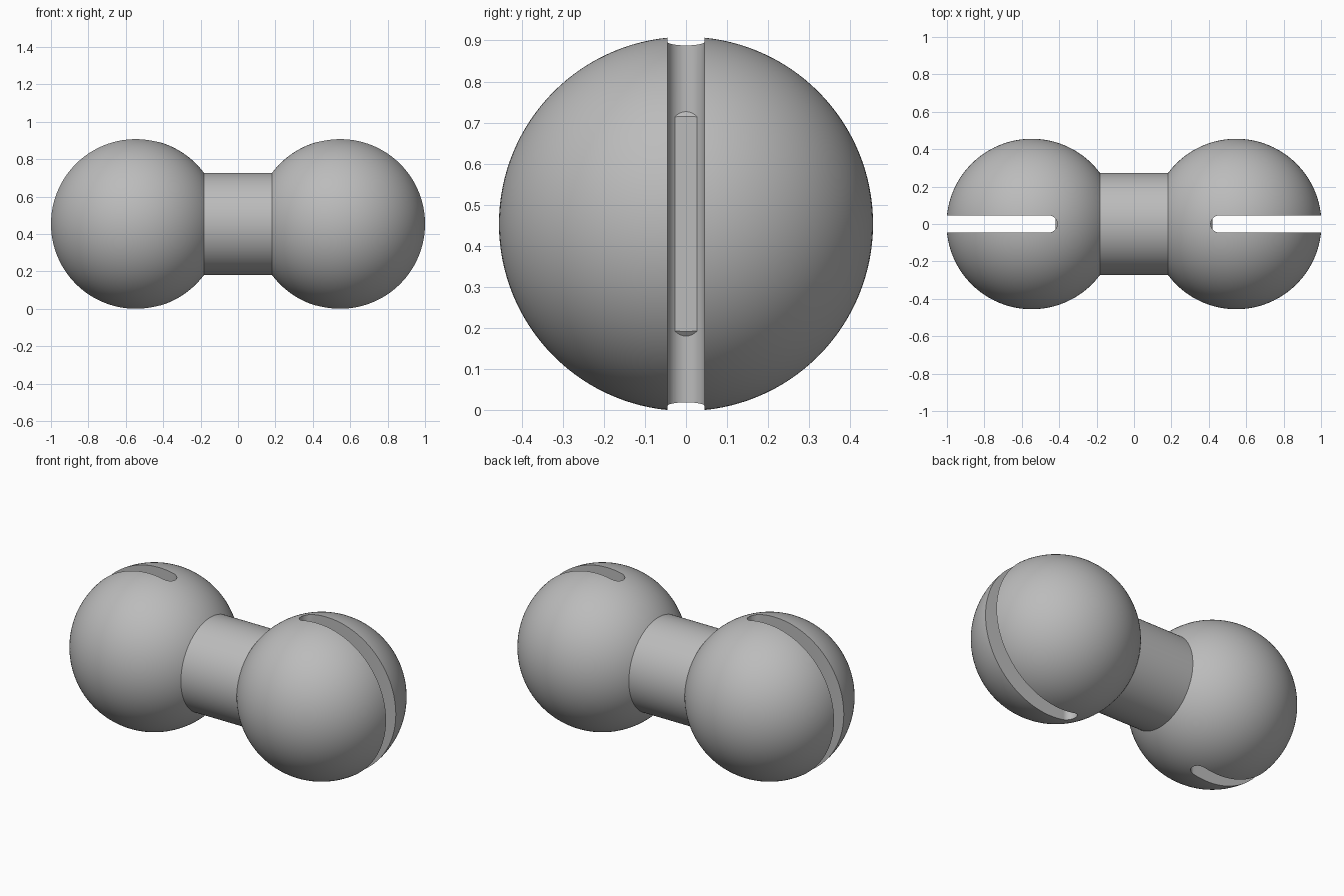
import bpy, bmesh, math

if "Cube" in bpy.data.objects:
    bpy.data.objects.remove(bpy.data.objects["Cube"], do_unlink=True)

R = 0.4556              # ball radius; all other sizes follow from it
MID = 0.995 * R         # axis height
SLOT = 0.1 * R          # half width of the slot

grey = bpy.data.materials.new("plain grey")
grey.use_nodes = True
colour = (0.5, 0.5, 0.5, 1)
grey.diffuse_color = colour
grey.node_tree.nodes["Principled BSDF"].inputs["Base Color"].default_value = colour


def make_object(name, bm):
    bmesh.ops.recalc_face_normals(bm, faces=bm.faces)
    mesh = bpy.data.meshes.new(name)
    bm.to_mesh(mesh)
    bm.free()
    mesh.materials.append(grey)
    obj = bpy.data.objects.new(name, mesh)
    bpy.context.collection.objects.link(obj)
    return obj


def smooth(obj):
    bpy.ops.object.select_all(action="DESELECT")
    obj.select_set(True)
    bpy.context.view_layer.objects.active = obj
    bpy.ops.object.shade_smooth_by_angle(angle=math.radians(30))


def slot_cutter(side):
    """Upright slab with a round inner end, open past the ball's outside."""
    bm = bmesh.new()
    steps = 32
    outline = [(2.5 * R, -SLOT), (2.5 * R, SLOT)]
    for i in range(steps + 1):
        a = math.pi / 2 + math.pi * i / steps
        outline.append((R + SLOT * math.cos(a), SLOT * math.sin(a)))
    face = bm.faces.new([bm.verts.new((side * x, y, -R)) for x, y in outline])
    up = bmesh.ops.extrude_face_region(bm, geom=[face])["geom"]
    verts = [v for v in up if isinstance(v, bmesh.types.BMVert)]
    bmesh.ops.translate(bm, verts=verts, vec=(0, 0, 4 * R))
    return make_object("slot_cutter", bm)


# Slotted balls
for name, side in (("left_ball", 1), ("right_ball", -1)):
    bm = bmesh.new()
    bmesh.ops.create_uvsphere(bm, u_segments=128, v_segments=64, radius=R)
    bmesh.ops.translate(bm, verts=bm.verts, vec=(side * 1.2 * R, 0, MID))
    ball = make_object(name, bm)
    cutter = slot_cutter(side)
    cut = ball.modifiers.new("slot", "BOOLEAN")
    cut.operation = "DIFFERENCE"
    cut.solver = "EXACT"
    cut.object = cutter
    bpy.context.view_layer.objects.active = ball
    bpy.ops.object.modifier_apply(modifier=cut.name)
    bpy.data.objects.remove(cutter, do_unlink=True)
    smooth(ball)

# Connecting bar, with chamfered ends that just show inside the slots
bm = bmesh.new()
profile = [(-0.92, 0.575), (-0.9, 0.6), (0.9, 0.6), (0.92, 0.575)]
sides = 128
rings = []
for x, r in profile:
    angles = [math.tau * i / sides for i in range(sides)]
    rings.append([bm.verts.new((x * R, r * R * math.cos(a), MID + r * R * math.sin(a)))
                  for a in angles])
for a, b in zip(rings, rings[1:]):
    for i in range(sides):
        j = (i + 1) % sides
        bm.faces.new((a[i], a[j], b[j], b[i]))
bm.faces.new(rings[0])
bm.faces.new(rings[-1])
smooth(make_object("connecting_bar", bm))
